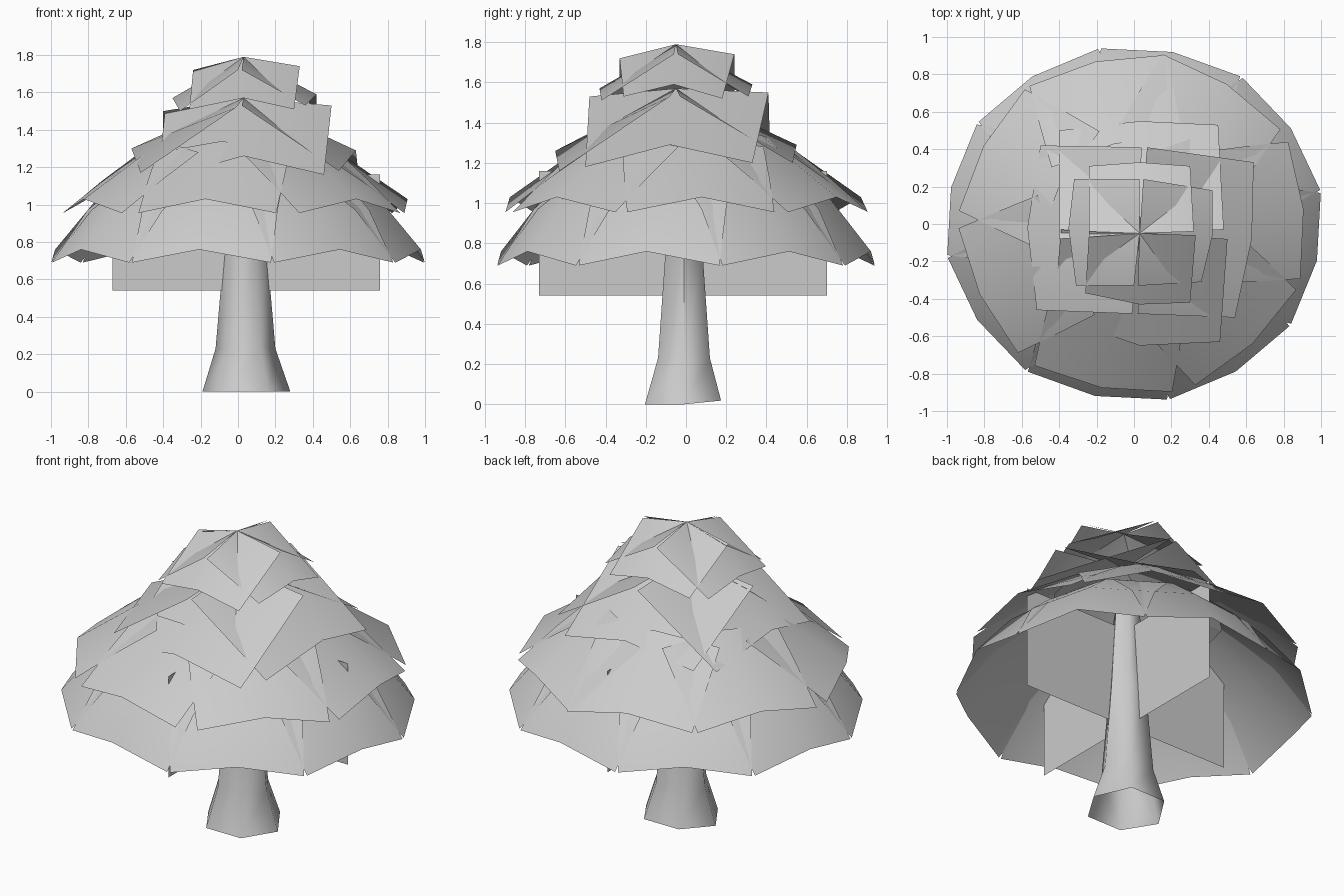
import bpy, math

grey = bpy.data.materials.new("light grey")
grey.diffuse_color = (0.6, 0.6, 0.6, 1)


def make(name, verts, faces, smooth=40):
    mesh = bpy.data.meshes.new(name)
    mesh.from_pydata(verts, [], faces)
    mesh.materials.append(grey)
    ob = bpy.data.objects.new(name, mesh)
    bpy.context.collection.objects.link(ob)
    if smooth:
        bpy.ops.object.select_all(action='DESELECT')
        ob.select_set(True)
        bpy.context.view_layer.objects.active = ob
        bpy.ops.object.shade_smooth_by_angle(angle=math.radians(smooth))
    return ob


def grid_faces(rows, cols, start=0):
    return [(start + r * cols + c, start + r * cols + c + 1,
             start + (r + 1) * cols + c + 1, start + (r + 1) * cols + c)
            for r in range(rows - 1) for c in range(cols - 1)]


def leaf_ring(name, angles, rows, y_scale):
    """Bent cards around the trunk; rows: (mid r, mid z, side r, side z, half width)."""
    verts, faces = [], []
    for a in angles:
        ca, sa = math.cos(math.radians(a)), math.sin(math.radians(a))
        faces += grid_faces(len(rows), 3, len(verts))
        for mr, mz, sr, sz, w in rows:
            for r, t, z in ((sr, -w, sz), (mr, 0, mz), (sr, w, sz)):
                verts.append((r * ca - t * sa, (r * sa + t * ca) * y_scale, z))
    return make(name, verts, faces)


def crown(name, apex, cards):
    """Folded cards that share the apex; each has two inner and three outer corners."""
    verts, faces = [], []
    for in_a, in_b, out_a, out_m, out_b in cards:
        faces += grid_faces(2, 3, len(verts))
        verts += [out_a, out_m, out_b, in_a, apex, in_b]
    return make(name, verts, faces, 30)


# Trunk: six-sided open tube, flared at the foot
rings = [(0.0, 0.235, 0.045, -0.015), (0.23, 0.16, 0.04, -0.01),
         (0.75, 0.115, 0.04, -0.01), (1.25, 0.08, 0.035, -0.02)]
tv = []
for z, r, cx, cy in rings:
    for i in range(6):
        a = math.radians(60 * i)
        y = r * math.sin(a) * 0.93
        tv.append((cx + r * math.cos(a), cy + y, z + (max(0, y) * 0.1 if z == 0 else 0)))
tf = [(r * 6 + i, r * 6 + (i + 1) % 6, (r + 1) * 6 + (i + 1) % 6, (r + 1) * 6 + i)
      for r in range(3) for i in range(6)]
make("trunk", tv, tf, 62)

# Crossed upright planes inside the foliage
make("cross_plane_wide", [(-0.67, -0.02, 0.54), (0.76, -0.02, 0.54),
                          (0.76, -0.02, 1.16), (-0.67, -0.02, 1.16)], [(0, 1, 2, 3)], 0)
make("cross_plane_deep", [(0.04, -0.73, 0.54), (0.04, 0.70, 0.54),
                          (0.04, 0.70, 1.16), (0.04, -0.73, 1.16)], [(0, 1, 2, 3)], 0)

# Lower and middle rings of leaf cards, overlapping at their sides
leaf_ring("lower_leaves", [45 * i - 12 for i in range(8)],
          [(1.0, 0.76, 0.94, 0.69, 0.38), (0.78, 1.02, 0.72, 0.97, 0.37),
           (0.49, 1.23, 0.44, 1.18, 0.35)], 0.94)
leaf_ring("middle_leaves", [-101, -46, 5, 57, 103, 152, 205],
          [(0.91, 1.03, 0.86, 0.955, 0.375), (0.68, 1.185, 0.63, 1.125, 0.37),
           (0.45, 1.34, 0.40, 1.28, 0.36)], 0.98)

# Upper crown: front, right, back, left cards
crown("upper_leaves", (0.03, -0.05, 1.57), [
    ((-0.39, -0.03, 1.50), (0.50, -0.08, 1.53),
     (-0.43, -0.49, 1.13), (0.03, -0.65, 1.26), (0.46, -0.63, 1.16)),
    ((0.02, -0.48, 1.53), (0.07, 0.41, 1.55),
     (0.54, -0.50, 1.18), (0.63, -0.08, 1.29), (0.64, 0.33, 1.20)),
    ((0.48, -0.03, 1.53), (-0.40, -0.08, 1.50),
     (0.45, 0.53, 1.20), (0.03, 0.55, 1.29), (-0.40, 0.50, 1.20)),
    ((0.04, 0.41, 1.54), (-0.01, -0.48, 1.52),
     (-0.50, 0.42, 1.19), (-0.57, -0.02, 1.30), (-0.52, -0.46, 1.17))])

# Top crown
crown("top_leaves", (0.03, -0.05, 1.79), [
    ((-0.24, -0.04, 1.72), (0.33, -0.06, 1.74),
     (-0.26, -0.37, 1.51), (0.03, -0.43, 1.57), (0.30, -0.42, 1.51)),
    ((0.02, -0.33, 1.72), (0.05, 0.24, 1.74),
     (0.36, -0.31, 1.53), (0.42, -0.06, 1.59), (0.42, 0.18, 1.52)),
    ((0.32, -0.04, 1.74), (-0.24, -0.07, 1.72),
     (0.30, 0.31, 1.53), (0.03, 0.33, 1.59), (-0.24, 0.31, 1.53)),
    ((0.03, 0.24, 1.74), (0.0, -0.33, 1.72),
     (-0.32, 0.24, 1.52), (-0.35, -0.02, 1.57), (-0.31, -0.33, 1.50))])
